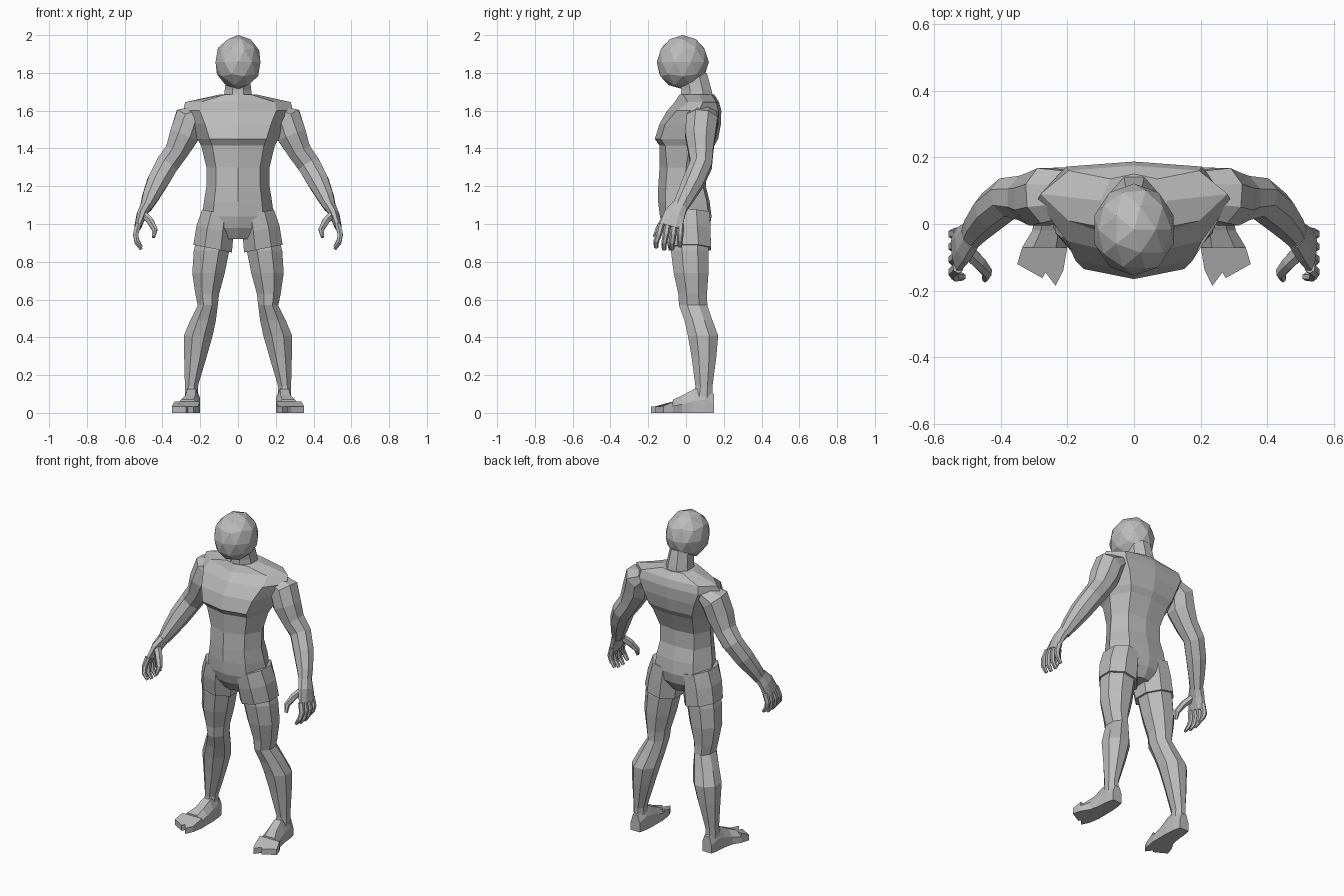
import bpy, bmesh, math
from mathutils import Vector

skin = bpy.data.materials.new("plain_grey")
skin.diffuse_color = (0.5, 0.5, 0.5, 1)


def finish(name, bm, mirror):
    bmesh.ops.recalc_face_normals(bm, faces=bm.faces)
    me = bpy.data.meshes.new(name)
    bm.to_mesh(me)
    bm.free()
    me.materials.append(skin)
    ob = bpy.data.objects.new(name, me)
    bpy.context.collection.objects.link(ob)
    if mirror:
        ob.modifiers.new("mirror", 'MIRROR')
    return ob


def loft(name, rings, mirror=True):
    """Skin a list of equal-length point rings and cap both ends."""
    bm = bmesh.new()
    vs = [[bm.verts.new(p) for p in r] for r in rings]
    n = len(vs[0])
    for a, b in zip(vs, vs[1:]):
        for i in range(n):
            j = (i + 1) % n
            bm.faces.new((a[i], a[j], b[j], b[i]))
    bm.faces.new(vs[0])
    bm.faces.new(vs[-1])
    return finish(name, bm, mirror)


def circle(n):
    k = 1 / math.cos(math.pi / n)
    return [(k * math.cos((i + .5) * math.tau / n), k * math.sin((i + .5) * math.tau / n))
            for i in range(n)]


def column(name, rows, tilt=0, mirror=True):
    """Level rings: x, y, z, x radius, y radius."""
    return loft(name, [[(x + rx * c, y + ry * s, z + tilt * rx * c) for c, s in circle(8)]
                       for x, y, z, rx, ry in rows], mirror)


def limb(name, rows, n=8):
    """Rings square to a path: x, y, z, radius across, radius front to back."""
    pts = [Vector(r[:3]) for r in rows]
    rings = []
    for i, r in enumerate(rows):
        t = (pts[min(i + 1, len(pts) - 1)] - pts[max(i - 1, 0)]).normalized()
        u = Vector((0, 1, 0))
        u = (u - t * u.dot(t)).normalized()
        v = t.cross(u)
        rings.append([pts[i] + v * r[3] * c + u * r[4] * s for c, s in circle(n)])
    return loft(name, rings)


# Torso: height, half width, front, corner setback, side depth, back
torso = [
    (.92, .07, -.08, .02, .02, .09),
    (.98, .165, -.115, .02, .02, .125),
    (1.04, .19, -.138, .03, .02, .135),
    (1.12, .18, -.148, .04, 0, .125),
    (1.20, .167, -.147, .04, -.01, .105),
    (1.30, .167, -.14, .04, 0, .105),
    (1.415, .195, -.14, .03, .02, .15),
    (1.45, .215, -.165, .03, .03, .17),
    (1.53, .25, -.14, .03, .05, .185),
    (1.60, .29, -.10, .05, .07, .187),
    (1.645, .28, -.06, .07, .09, .175),
    (1.685, .10, -.035, .02, .07, .15)]
rings = []
for z, w, f, d, s, b in torso:
    c = .7 * w
    rings.append([(0, f, z), (c, f + d, z), (w, s, z), (c, b - .015, z),
                  (0, b, z), (-c, b - .015, z), (-w, s, z), (-c, f + d, z)])
loft("torso", rings, False)

# Neck and head
column("neck", [(0, .06, 1.64, .08, .09), (0, .055, 1.71, .07, .08),
                (0, .035, 1.80, .06, .075)], mirror=False)
bm = bmesh.new()
bmesh.ops.create_icosphere(bm, subdivisions=2, radius=1)
for v in bm.verts:
    x, y, z = v.co
    v.co = (x * .125, y * .138 - .017 - .015 * min(0, z) * min(0, y), z * .143 + 1.857)
finish("head", bm, False)

# Shorts legs with a slanted hem, then the legs
column("shorts_leg", [(.105, .005, 1.06, .085, .12), (.122, .01, .97, .098, .12),
                      (.134, .02, .87, .102, .112)], tilt=.2)
column("leg", [
    (.13, .02, .95, .08, .09), (.14, .02, .86, .094, .1),
    (.156, .027, .74, .086, .092), (.163, .035, .63, .063, .076),
    (.16, .038, .57, .053, .075), (.185, .066, .49, .068, .074),
    (.21, .09, .41, .076, .08), (.225, .095, .3, .06, .066),
    (.247, .095, .14, .034, .045), (.247, .09, .08, .035, .05)])

# Foot: depth, inner x, outer x, top height
rings = []
for y, a, b, h in [(.147, .215, .278, .1), (.1, .205, .287, .14), (.04, .2, .292, .125),
                   (-.02, .2, .305, .092), (-.07, .2, .335, .07)]:
    m = .25 * (b - a)
    rings.append([(a, y, 0), (b, y, 0), (b, y, h * .5), (b - m, y, h),
                  (a + m, y, h), (a, y, h * .6)])
loft("foot", rings)

# Toes: a wedge with a notch beside the big toe
outline = [(.2, -.07), (.335, -.07), (.35, -.12), (.275, -.162),
           (.265, -.145), (.235, -.185), (.212, -.14)]
loft("toes", [[(x, y, 0) for x, y in outline],
              [(x, y, .06 if y > -.1 else .035) for x, y in outline]])

# Arm from shoulder to wrist
limb("arm", [
    (.20, .09, 1.585, .045, .07), (.258, .085, 1.555, .08, .083),
    (.285, .075, 1.47, .078, .08), (.325, .078, 1.385, .062, .066),
    (.375, .08, 1.315, .06, .058), (.425, .04, 1.225, .056, .056),
    (.465, -.005, 1.14, .043, .046), (.488, -.035, 1.085, .03, .04)])

# Hand: palm, four curled fingers and a thumb
limb("palm", [(.487, -.033, 1.095, .03, .042), (.51, -.06, 1.05, .026, .055),
              (.53, -.08, .985, .018, .062)])
for i in range(4):
    y = -.13 + .034 * i
    e = -.158 + .042 * i
    drop = (.01, 0, 0, .015)[i]
    limb("finger", [(.527, y, 1.0, .015, .016), (.542, (y + e) / 2, .945, .014, .015),
                    (.535, e, .9 + drop, .012, .013), (.512, e, .865 + drop, .008, .01)], 6)
limb("thumb", [(.505, -.075, 1.06, .018, .022), (.465, -.115, 1.015, .018, .02),
               (.44, -.145, .97, .014, .016), (.447, -.165, .93, .008, .01)], 6)
